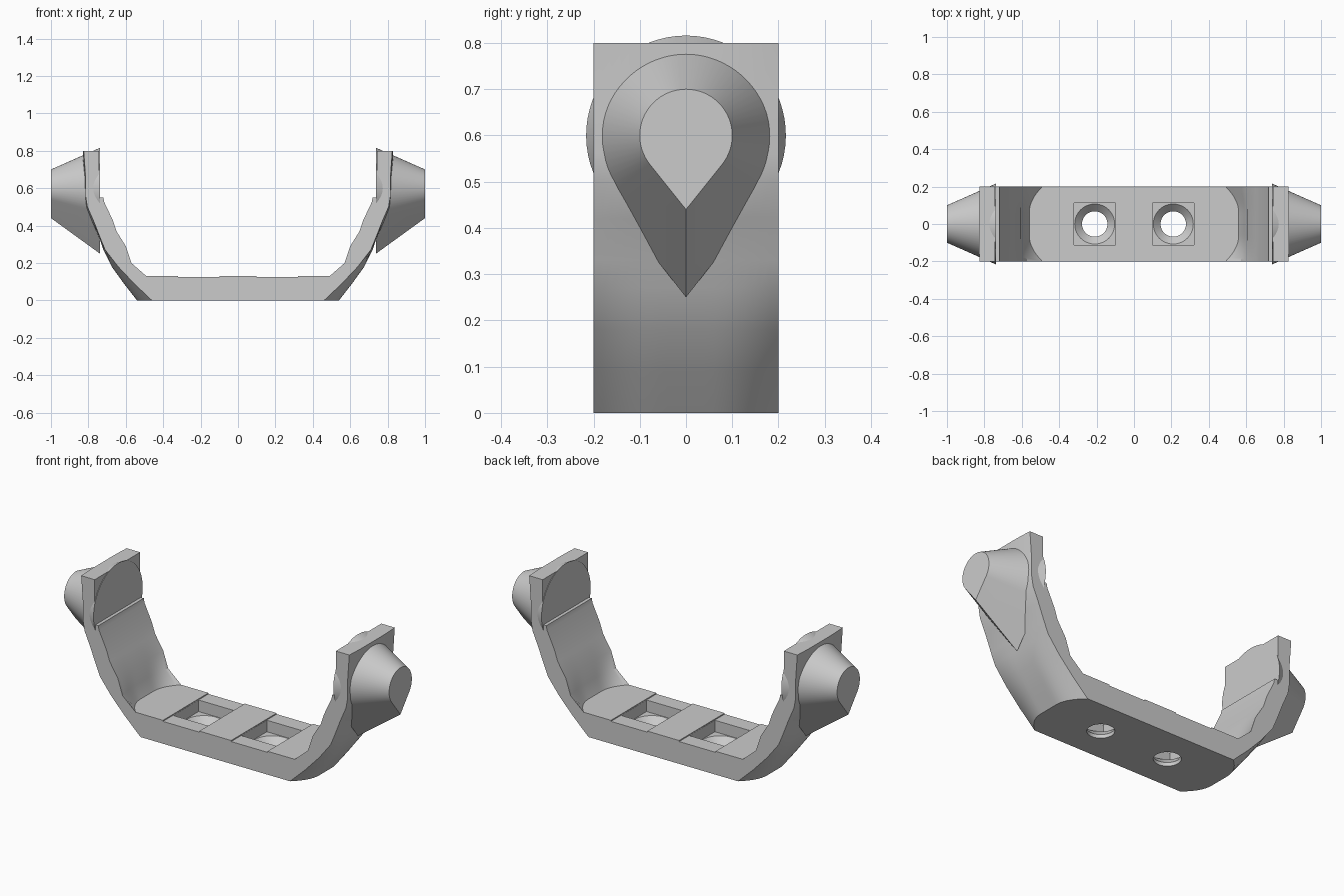
import bpy, bmesh, math

cube = bpy.data.objects.get("Cube")
if cube:
    bpy.data.objects.remove(cube, do_unlink=True)

grey = bpy.data.materials.new("plain grey")
grey.use_nodes = True
grey.diffuse_color = (0.6, 0.6, 0.6, 1)
grey.node_tree.nodes["Principled BSDF"].inputs["Base Color"].default_value = (0.6, 0.6, 0.6, 1)


def loft(name, rings):
    """Join matching closed rings into a capped solid."""
    bm = bmesh.new()
    loops = [[bm.verts.new(p) for p in ring] for ring in rings]
    n = len(loops[0])
    for a, b in zip(loops, loops[1:]):
        for i in range(n):
            j = (i + 1) % n
            bm.faces.new((a[i], a[j], b[j], b[i]))
    bm.faces.new(loops[0])
    bm.faces.new(loops[-1])
    bmesh.ops.recalc_face_normals(bm, faces=bm.faces)
    mesh = bpy.data.meshes.new(name)
    bm.to_mesh(mesh)
    bm.free()
    mesh.materials.append(grey)
    obj = bpy.data.objects.new(name, mesh)
    bpy.context.collection.objects.link(obj)
    return obj


def activate(obj):
    bpy.ops.object.select_all(action='DESELECT')
    obj.select_set(True)
    bpy.context.view_layer.objects.active = obj


def cut(target, cutter):
    mod = target.modifiers.new("cut", 'BOOLEAN')
    mod.operation = 'DIFFERENCE'
    mod.solver = 'EXACT'
    mod.object = cutter
    activate(target)
    bpy.ops.object.modifier_apply(modifier=mod.name)
    bpy.data.objects.remove(cutter, do_unlink=True)


def box(x, y, z0, z1):
    cx, hx = x
    ring = [(cx - hx, -y), (cx + hx, -y), (cx + hx, y), (cx - hx, y)]
    return loft("cutter", [[(a, b, z) for a, b in ring] for z in (z0, z1)])


def cone(cx, levels, n=40):
    turn = [math.tau * i / n for i in range(n)]
    return loft("cutter", [[(cx + r * math.cos(t), r * math.sin(t), z) for t in turn]
                           for r, z in levels])


# Cradle section: x on the centre line, x at the side edge, height
outer = [(.54, .46, 0), (.61, .555, .09), (.675, .64, .18), (.72, .71, .27),
         (.74, .735, .33), (.78, .77, .42), (.815, .805, .5), (.82, .815, .56),
         (.825, .815, .66), (.83, .825, .8)]
inner = [(.742, .742, .8), (.742, .742, .55), (.72, .72, .55), (.715, .715, .525),
         (.67, .67, .43), (.65, .65, .37), (.605, .6, .29), (.59, .57, .2),
         (.56, .49, .13)]
half = outer + inner


def section(y):
    k = max(0, (abs(y) - .06) / .14) ** 2
    right = [(c + (e - c) * k, y, z) for c, e, z in half]
    return right + [(-x, y, z) for x, y, z in reversed(right)]


cradle = loft("cradle", [section(-.2 + .4 * i / 20) for i in range(21)])

# Shallow strips, square pockets and countersunk bolt holes
for side in (-1, 1):
    cx = .21 * side
    cut(cradle, box((cx, .112), .3, .124, .3))
    cut(cradle, box((cx, .111), .112, .06, .3))
    cut(cradle, cone(cx, [(.068, -.1), (.068, .02), (.108, .061), (.108, .3)]))


# Tapered teardrop boss on each arm
def teardrop(x, r, tip, n=48):
    start = math.acos(r / tip)
    ring = [(x, 0, .6 - tip)]
    for i in range(n + 1):
        a = start + (math.tau - 2 * start) * i / n
        ring.append((x, r * math.sin(a), .6 - r * math.cos(a)))
    return ring


parts = [cradle]
for side, name in ((1, "left_boss"), (-1, "right_boss")):
    parts.append(loft(name, [teardrop(.738 * side, .216, .35), teardrop(side, .1, .16)]))

for obj in parts:
    activate(obj)
    bpy.ops.object.shade_smooth_by_angle(angle=math.radians(30))
